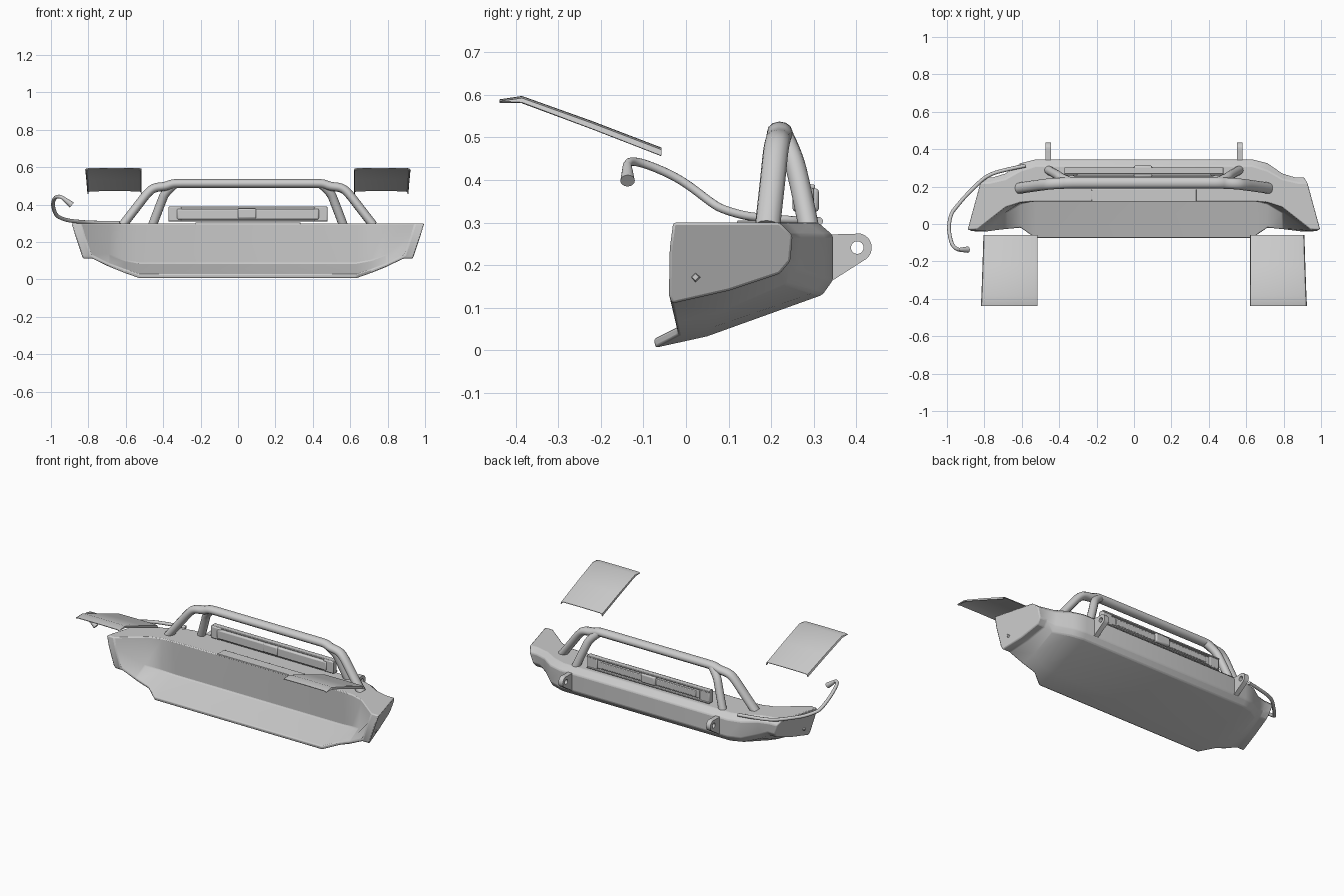
import bpy, bmesh
from math import sin, cos, pi, radians
from mathutils import Vector

if "Cube" in bpy.data.objects:
    bpy.data.objects.remove(bpy.data.objects["Cube"])

CX = 0.053  # symmetry plane of the bumper


def finish(ob, angle=30):
    bpy.ops.object.select_all(action='DESELECT')
    ob.select_set(True)
    bpy.context.view_layer.objects.active = ob
    if ob.type == 'CURVE':
        bpy.ops.object.convert(target='MESH')
        ob = bpy.context.object
    bpy.ops.object.shade_smooth_by_angle(angle=radians(angle))
    return ob


def mesh_object(name, bm, bevel=0):
    bmesh.ops.recalc_face_normals(bm, faces=bm.faces)
    me = bpy.data.meshes.new(name)
    bm.to_mesh(me)
    bm.free()
    ob = bpy.data.objects.new(name, me)
    bpy.context.collection.objects.link(ob)
    if bevel:
        m = ob.modifiers.new("bevel", 'BEVEL')
        m.width, m.segments, m.limit_method = bevel, 2, 'ANGLE'
        m.angle_limit = radians(25)
    return finish(ob)


def box(name, x0, x1, y0, y1, z0, z1, bevel=0.004):
    bm = bmesh.new()
    bmesh.ops.create_cube(bm, size=1)
    for v in bm.verts:
        v.co = ((x0 + x1) / 2 + v.co.x * (x1 - x0), (y0 + y1) / 2 + v.co.y * (y1 - y0),
                (z0 + z1) / 2 + v.co.z * (z1 - z0))
    return mesh_object(name, bm, bevel)


def tube(name, pts, r, order=3):
    cu = bpy.data.curves.new(name, 'CURVE')
    cu.dimensions = '3D'
    cu.bevel_depth, cu.bevel_resolution, cu.use_fill_caps = r, 4, True
    cu.resolution_u = 6
    sp = cu.splines.new('NURBS')
    sp.points.add(len(pts) - 1)
    for p, co in zip(sp.points, pts):
        p.co = (*co, 1)
    sp.order_u, sp.use_endpoint_u = order, True
    ob = bpy.data.objects.new(name, cu)
    bpy.context.collection.objects.link(ob)
    return finish(ob, 40)


# Bumper body: (y, z) rings lofted across x, hollowed a little at the back
mid = [(.12, .30), (.31, .30), (.345, .27), (.345, .165), (.32, .13), (.05, .033), (-.072, .006), (-.075, .028), (.13, .085)]
shoulder = [(.115, .30), (.285, .30), (.325, .27), (.325, .17), (.30, .135), (.05, .05), (-.018, .034), (-.02, .055), (.11, .10)]
wing = [(.09, .30), (.24, .30), (.27, .27), (.262, .19), (.235, .155), (.08, .09), (-.025, .066), (-.028, .085), (.06, .13)]
tip = [(-.03, .30), (.22, .30), (.25, .27), (.245, .21), (.22, .18), (.10, .14), (-.033, .11), (-.04, .13), (-.038, .24)]


def tip_x(y, z, inset):
    return .868 + .076 * (.25 - y) / .28 - .06 * (.30 - z) / .18 - inset


half = [[(.58, y, z) for y, z in mid], [(.66, y, z) for y, z in shoulder], [(.74, y, z) for y, z in wing],
        [(tip_x(y, z, .05), y, z) for y, z in tip], [(tip_x(y, z, 0), y, z) for y, z in tip]]
bm = bmesh.new()
rings = []
for sec in [[(-x, y, z) for x, y, z in s] for s in reversed(half)] + half:
    rings.append([bm.verts.new((CX + x, y, z)) for x, y, z in sec])
for a, b in zip(rings, rings[1:]):
    for i in range(9):
        j = (i + 1) % 9
        bm.faces.new((a[i], a[j], b[j], b[i]))
bm.faces.new(rings[0])
bm.faces.new(rings[-1])
mesh_object("bumper_body", bm, 0.006)

# Step plate on the top of the body
box("top_step_plate", CX - .28, CX + .28, .12, .185, .295, .305, .002)

# Main hoop and its front braces
side = [(.67, .195, .29), (.585, .205, .40), (.535, .21, .465), (.50, .214, .492), (.44, .216, .497),
        (.405, .218, .512), (.36, .218, .513), (.30, .218, .513)]
hoop = [(CX - x, y, z) for x, y, z in side] + [(CX + x, y, z) for x, y, z in reversed(side)]
ob = tube("bull_bar_hoop", hoop, .024)
for v in ob.data.vertices:  # slightly oval section
    v.co.y = .21 + (v.co.y - .21) * 1.25
for s in (-1, 1):
    tube("hoop_brace", [(CX + s * .51, .288, .29), (CX + s * .465, .264, .41), (CX + s * .44, .245, .47), (CX + s * .39, .225, .51)], .024)

# Light bar between the braces
box("light_bar_housing", CX - .38, CX + .38, .255, .295, .32, .378, .008)
for z in (.310, .379):
    box("light_bar_rail", CX - .425, CX + .425, .268, .303, z, z + .01, .003)
box("light_bar_lens", CX - .33, CX + .33, .29, .30, .33, .367)
box("light_bar_sensor", CX - .055, CX + .045, .25, .312, .325, .38, .008)
for s in (-1, 1):
    box("light_bar_end", CX + s * .39 - .035, CX + s * .39 + .035, .26, .30, .312, .387, .006)

# Recovery tabs with an eye
eye = Vector((.402, .241))
outline = [(.33, .155), (.33, .272), (.39, .273)]
outline += [(eye.x + .034 * cos(a), eye.y + .034 * sin(a)) for a in [radians(80 - i * 13) for i in range(11)]]
hole = [(eye.x + .015 * cos(i * pi / 8), eye.y + .015 * sin(i * pi / 8)) for i in range(16)]
for s in (-1, 1):
    cu = bpy.data.curves.new("recovery_tab", 'CURVE')
    cu.dimensions, cu.fill_mode, cu.extrude = '2D', 'BOTH', .015
    for pts in (outline, hole):
        sp = cu.splines.new('POLY')
        sp.points.add(len(pts) - 1)
        for p, (y, z) in zip(sp.points, pts):
            p.co = (y, z, 0, 1)
        sp.use_cyclic_u = True
    ob = bpy.data.objects.new("recovery_tab", cu)
    ob.location = (CX + s * .512, 0, 0)
    ob.rotation_euler = (pi / 2, 0, pi / 2)
    bpy.context.collection.objects.link(ob)
    finish(ob)

# Thin sloping panels behind the bumper, with turned-down rims
stations = [(-.058, .475, .858, .018), (-.22, .537, .863, .017), (-.385, .596, .869, .014), (-.438, .588, .872, .003)]
for s in (-1, 1):
    bm = bmesh.new()
    rows = []
    for y, z, xo, d in stations:
        row = [(.568, z - d), (.570, z - .004), (.585, z), (.715, z + .001), (xo - .02, z), (xo - .004, z - .004), (xo, z - d)]
        rows.append([bm.verts.new((CX + s * x, y, h)) for x, h in row])
    for a, b in zip(rows, rows[1:]):
        for i in range(6):
            bm.faces.new((a[i], a[i + 1], b[i + 1], b[i]))
    bmesh.ops.recalc_face_normals(bm, faces=bm.faces)
    bmesh.ops.solidify(bm, geom=bm.faces[:], thickness=.004)
    mesh_object("hood_panel", bm)

# Cable with a flared end on the left side
tube("side_cable", [(-.58, .312, .303), (-.72, .285, .303), (-.80, .25, .305), (-.86, .19, .31), (-.91, .14, .315),
                    (-.955, .085, .331), (-.975, .06, .346), (-.988, .01, .385), (-.99, -.03, .41), (-.982, -.08, .432),
                    (-.97, -.115, .443), (-.945, -.137, .443), (-.93, -.138, .430)], .010)
bm = bmesh.new()
bmesh.ops.create_cone(bm, cap_ends=True, segments=16, radius1=.010, radius2=.017, depth=.062)
a, b = Vector((-.937, -.138, .436)), Vector((-.888, -.137, .398))
rot = (b - a).to_track_quat('Z', 'Y')
for v in bm.verts:
    v.co = rot @ v.co + (a + b) / 2
mesh_object("cable_head", bm)

# Small pointed marker lamps on the wing sides
for s in (-1, 1):
    bm = bmesh.new()
    bmesh.ops.create_cone(bm, cap_ends=True, segments=4, radius1=.024, radius2=.008, depth=.04)
    for v in bm.verts:
        v.co = (CX + s * (.874 + v.co.z), .022 + v.co.y, .172 + v.co.x)
    mesh_object("side_lamp", bm)
